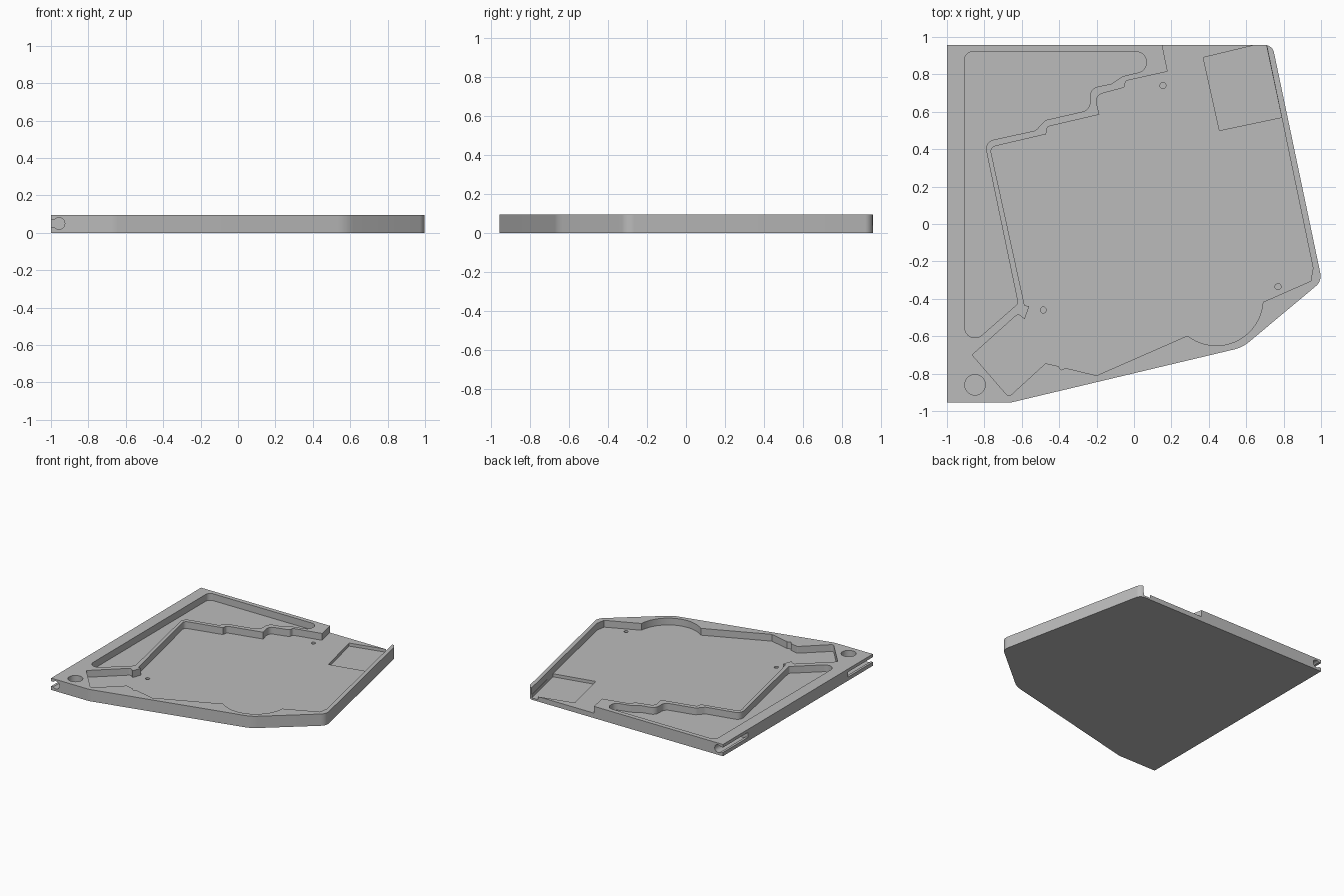
import bpy, bmesh
from math import pi, cos, sin, tan, radians
from mathutils import Vector, Matrix

cube = bpy.data.objects.get("Cube")
if cube:
    bpy.data.objects.remove(cube, do_unlink=True)

grey = bpy.data.materials.new("plain grey")
grey.use_nodes = True
colour = (0.5, 0.5, 0.5, 1)
grey.diffuse_color = colour
grey.node_tree.nodes["Principled BSDF"].inputs["Base Color"].default_value = colour

TOP, FLOOR, LOW, OVER = 0.095, 0.04, 0.015, 0.2


def arc(cx, cy, r, start, end, n=24):
    """Points along a circular arc, angles in degrees."""
    angles = [radians(start + (end - start) * i / n) for i in range(n + 1)]
    return [(cx + r * cos(a), cy + r * sin(a)) for a in angles]


def rounded(points, steps=8):
    """Fillet every corner given as (x, y, radius)."""
    out = []
    for i, p in enumerate(points):
        c = Vector(p[:2])
        if len(p) < 3:
            out.append(c)
            continue
        a = (Vector(points[i - 1][:2]) - c).normalized()
        b = (Vector(points[(i + 1) % len(points)][:2]) - c).normalized()
        half = a.angle(b) / 2
        reach = p[2] / tan(half)
        centre = c + (a + b).normalized() * (p[2] / sin(half))
        u, v = c + a * reach - centre, c + b * reach - centre
        turn = u.angle_signed(v)
        for k in range(steps + 1):
            out.append(centre + Matrix.Rotation(-turn * k / steps, 2) @ u)
    return out


def prism(name, points, low, high):
    """Extrude a closed outline from one height to another."""
    bm = bmesh.new()
    face = bm.faces.new([bm.verts.new((p[0], p[1], low)) for p in points])
    ext = bmesh.ops.extrude_face_region(bm, geom=[face])
    moved = [g for g in ext["geom"] if isinstance(g, bmesh.types.BMVert)]
    bmesh.ops.translate(bm, verts=moved, vec=(0, 0, high - low))
    bmesh.ops.recalc_face_normals(bm, faces=bm.faces)
    mesh = bpy.data.meshes.new(name)
    bm.to_mesh(mesh)
    bm.free()
    mesh.materials.append(grey)
    ob = bpy.data.objects.new(name, mesh)
    bpy.context.collection.objects.link(ob)
    return ob


def cut(target, cutter):
    """Subtract the cutter and discard it."""
    cutter.hide_render = True
    mod = target.modifiers.new("cut", "BOOLEAN")
    mod.operation, mod.solver, mod.object = "DIFFERENCE", "EXACT", cutter
    bpy.context.view_layer.objects.active = target
    bpy.ops.object.modifier_apply(modifier=mod.name)
    bpy.data.objects.remove(cutter, do_unlink=True)


# Plate body
plate = prism("tray_plate", rounded([
    (-1, -.955), (-.66, -.955, .15), (.58, -.66, .2), (1.005, -.305, .07),
    (.74, .957, .05), (-1, .957)]), 0, TOP)

# Main recess, open at the back, with a rounded bay at the front right
main = rounded([
    (.142, 1), (.18, .815), (-.045, .765, .015), (-.05, .73, .015),
    (-.2, .69, .04), (-.2, .645), (-.185, .585), (-.465, .52, .02),
    (-.47, .48), (-.77, .41, .03), (-.585, -.435), (-.56, -.44),
    (-.585, -.51), (-.62, -.48, .02), (-.865, -.7, .01), (-.67, -.925, .02),
    (-.473, -.745, .01), (-.405, -.76), (-.39, -.78), (-.365, -.77),
    (-.2, -.81)])
main += arc(.44, -.4, .25, -128, -4)
main += [(.945, -.305), (.957, -.235), (.7, 1)]
cut(plate, prism("main_recess", main, FLOOR, OVER))

# Long recess beside it
cut(plate, prism("side_recess", rounded([
    (-.905, .92, .04), (.065, .92, .05), (.065, .82, .05), (-.06, .79, .025),
    (-.12, .75, .025), (-.235, .725, .05), (-.235, .61, .05),
    (-.475, .555, .04), (-.525, .5, .04), (-.8, .44, .05),
    (-.62, -.425, .02), (-.905, -.675, .055)]), FLOOR, OVER))

# Deeper pad in the back corner
cut(plate, prism("corner_pad", [
    (.37, .89), (.457, .5), (.789, .57), (.704, .97), (.72, .965)][:4],
    LOW, OVER))

# Round blind holes
for x, y, r, z in [(-.85, -.86, .055, FLOOR), (.155, .74, .016, LOW),
                   (-.485, -.46, .016, LOW), (.77, -.335, .016, LOW)]:
    cut(plate, prism("hole", arc(x, y, r, 0, 360, 32)[:-1], z, OVER))

# Keyhole grooves at both ends of the left-hand edge
keyhole = arc(-.957, .05, .031, -140, 140) + [(-1.05, .07), (-1.05, .03)]
for start, end in [(.64, 1.1), (-1.1, -.64)]:
    groove = prism("groove", keyhole, -end, -start)
    groove.data.transform(Matrix.Rotation(pi / 2, 4, "X"))
    cut(plate, groove)

# Smooth the fillets, keep the edges crisp
bpy.ops.object.select_all(action="DESELECT")
plate.select_set(True)
bpy.context.view_layer.objects.active = plate
bpy.ops.object.shade_smooth_by_angle(angle=radians(30))
